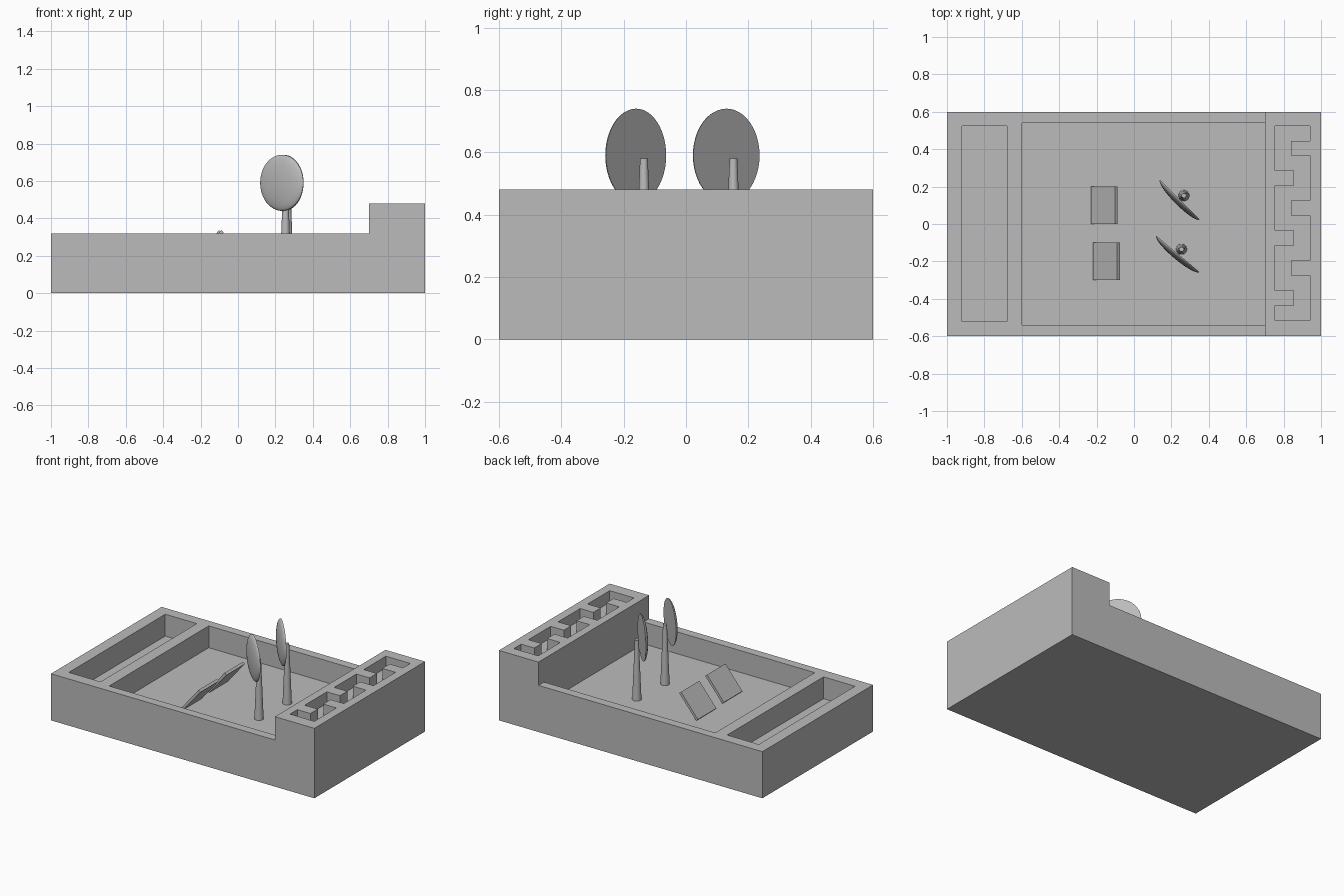
import bpy
import bmesh
import math
from mathutils import Matrix, Vector

if "Cube" in bpy.data.objects:
    bpy.data.objects.remove(bpy.data.objects["Cube"])

grey = bpy.data.materials.new("plain_grey")
grey.use_nodes = True
grey.diffuse_color = (0.5, 0.5, 0.5, 1)
grey.node_tree.nodes["Principled BSDF"].inputs["Base Color"].default_value = (0.5, 0.5, 0.5, 1)


def add_object(name, bm):
    bmesh.ops.recalc_face_normals(bm, faces=bm.faces)
    mesh = bpy.data.meshes.new(name)
    bm.to_mesh(mesh)
    bm.free()
    mesh.materials.append(grey)
    obj = bpy.data.objects.new(name, mesh)
    bpy.context.collection.objects.link(obj)
    return obj


def prism(name, outline, direction):
    """Extrude a closed 3D outline along a direction."""
    bm = bmesh.new()
    face = bm.faces.new([bm.verts.new(p) for p in outline])
    ext = bmesh.ops.extrude_face_region(bm, geom=[face])
    verts = [v for v in ext["geom"] if isinstance(v, bmesh.types.BMVert)]
    bmesh.ops.translate(bm, verts=verts, vec=direction)
    return add_object(name, bm)


def select_only(obj):
    bpy.ops.object.select_all(action="DESELECT")
    obj.select_set(True)
    bpy.context.view_layer.objects.active = obj


def cut_pocket(target, outline, floor, top):
    """Sink a pocket with the given plan outline into the target."""
    cutter = prism("pocket_cutter", [(x, y, floor) for x, y in outline], (0, 0, top - floor))
    cutter.hide_render = True
    mod = target.modifiers.new("pocket", "BOOLEAN")
    mod.operation = "DIFFERENCE"
    mod.solver = "EXACT"
    mod.object = cutter
    select_only(target)
    bpy.ops.object.modifier_apply(modifier=mod.name)
    bpy.data.objects.remove(cutter)


def rect(x0, x1, y0, y1):
    return [(x0, y0), (x1, y0), (x1, y1), (x0, y1)]


# Tray body with a raised block at one end
FLOOR, RIM, BLOCK = 0.17, 0.32, 0.48
side = [(-1, 0), (1, 0), (1, BLOCK), (0.7, BLOCK), (0.7, RIM), (-1, RIM)]
body = prism("tray_body", [(x, -0.6, z) for x, z in side], (0, 1.2, 0))
cut_pocket(body, rect(-0.6, 0.7, -0.54, 0.54), FLOOR, 0.45)
cut_pocket(body, rect(-0.92, -0.68, -0.52, 0.525), FLOOR, 0.45)

# Zigzag channel in the block: teeth alternate between both sides
left_side, right_side = [], []
for i in range(3):
    y = -0.515 + 0.32 * i
    left_side += [(0.755, y + 0.08), (0.855, y + 0.08), (0.855, y + 0.16), (0.755, y + 0.16)]
    right_side += [(0.94, y + 0.24), (0.84, y + 0.24), (0.84, y + 0.32), (0.94, y + 0.32)]
channel = [(0.755, -0.515)] + left_side + [(0.755, 0.525), (0.94, 0.525)]
channel += right_side[::-1] + [(0.94, -0.515)]
cut_pocket(body, channel, BLOCK - 0.08, 0.6)

# Two tilted flat panels standing on the floor
section = [(-0.218, FLOOR), (-0.23, 0.182), (-0.102, 0.337), (-0.088, 0.325)]
for name, dx, y in (("back_panel", 0, 0.0), ("front_panel", 0.012, -0.3)):
    prism(name, [(x + dx, y, z) for x, z in section], (0, 0.2, 0))


def post(name, x, y):
    """Tapered round post rising from the floor."""
    top, bottom = 0.58, FLOOR
    bm = bmesh.new()
    bmesh.ops.create_cone(bm, cap_ends=True, segments=32, radius1=0.029, radius2=0.0125,
                          depth=top - bottom,
                          matrix=Matrix.Translation((x, y, (top + bottom) / 2)))
    obj = add_object(name, bm)
    select_only(obj)
    bpy.ops.object.shade_smooth_by_angle(angle=math.radians(35))


def dish(name, x, y, heading):
    """Upright shallow dome with a flat back facing the heading."""
    bm = bmesh.new()
    bmesh.ops.create_uvsphere(bm, u_segments=48, v_segments=24, radius=0.15)
    geom = bm.verts[:] + bm.edges[:] + bm.faces[:]
    cut = bmesh.ops.bisect_plane(bm, geom=geom, plane_co=(0, 0, 0), plane_no=(0, 0, 1),
                                 clear_outer=True)
    rim = [e for e in cut["geom_cut"] if isinstance(e, bmesh.types.BMEdge)]
    bmesh.ops.contextual_create(bm, geom=rim)
    bmesh.ops.scale(bm, verts=bm.verts, vec=(1, 1, 0.2))
    aim = Vector((math.cos(heading), math.sin(heading), 0)).to_track_quat("Z", "Y")
    bm.transform(Matrix.Translation((x, y, 0.59)) @ aim.to_matrix().to_4x4())
    obj = add_object(name, bm)
    select_only(obj)
    bpy.ops.object.shade_smooth_by_angle(angle=math.radians(35))


# Two dishes, each with its post behind
post("back_post", 0.267, 0.152)
dish("back_dish", 0.245, 0.13, math.radians(45))
post("front_post", 0.254, -0.135)
dish("front_dish", 0.235, -0.16, math.radians(50))
